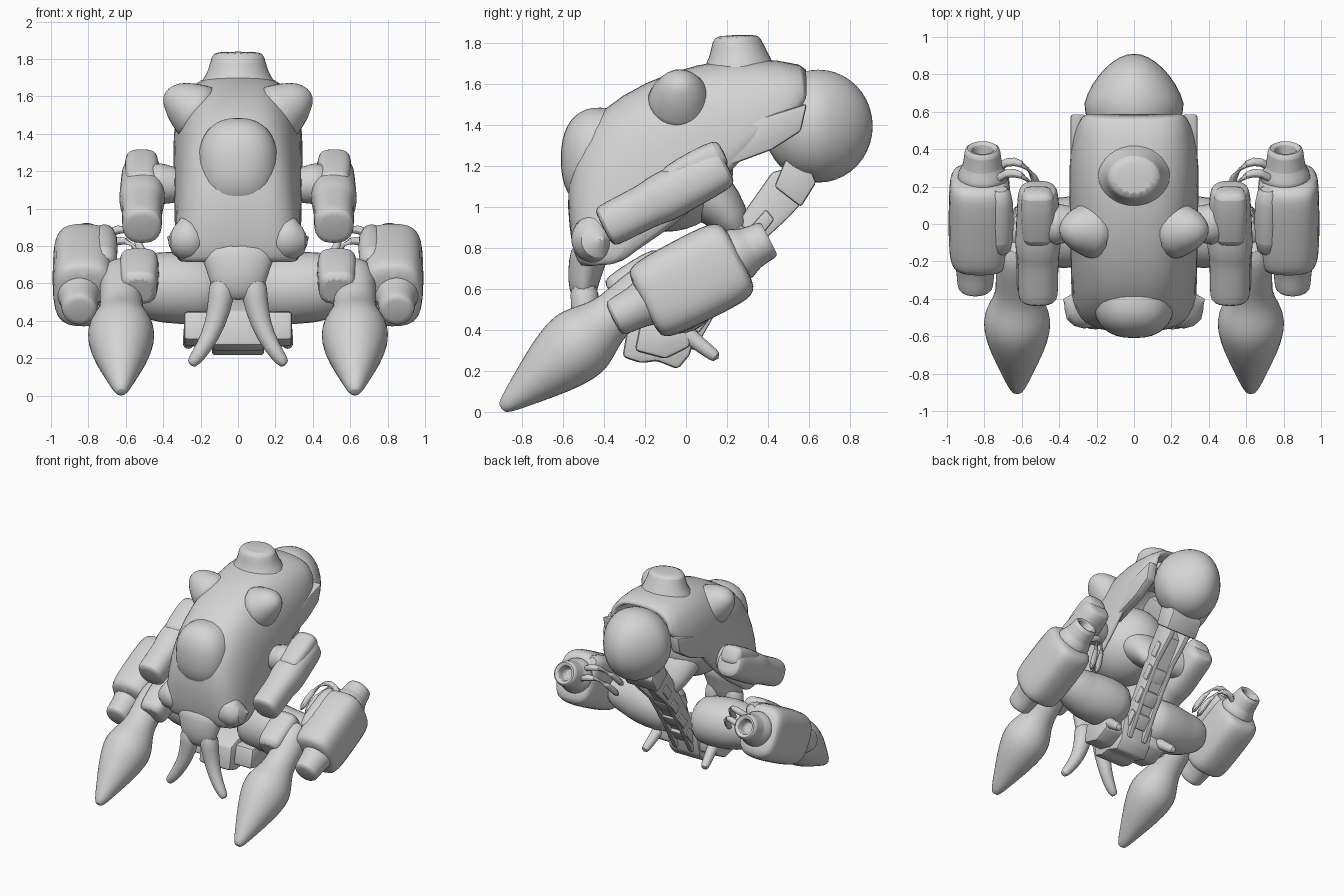
import bpy, bmesh, math
from mathutils import Vector

if "Cube" in bpy.data.objects:
    bpy.data.objects.remove(bpy.data.objects["Cube"])

grey = bpy.data.materials.new("plain grey")
grey.diffuse_color = (0.66, 0.66, 0.66, 1)
grey.use_nodes = True
grey.node_tree.nodes["Principled BSDF"].inputs["Base Color"].default_value = grey.diffuse_color


def spow(v, p):
    return math.copysign(abs(v) ** p, v)


def finish(name, bm, mirror, angle=40, subsurf=0, solid=0):
    bmesh.ops.recalc_face_normals(bm, faces=bm.faces)
    me = bpy.data.meshes.new(name)
    bm.to_mesh(me)
    bm.free()
    me.materials.append(grey)
    ob = bpy.data.objects.new(name, me)
    bpy.context.collection.objects.link(ob)
    if mirror:
        m = ob.modifiers.new("mirror", 'MIRROR')
        m.use_clip = m.use_mirror_merge = False
    if solid:
        m = ob.modifiers.new("solid", 'SOLIDIFY')
        m.thickness, m.offset = solid, -1
    if subsurf:
        m = ob.modifiers.new("smooth", 'SUBSURF')
        m.levels = m.render_levels = subsurf
    bpy.ops.object.select_all(action='DESELECT')
    ob.select_set(True)
    bpy.context.view_layer.objects.active = ob
    bpy.ops.object.shade_smooth_by_angle(angle=math.radians(angle))
    return ob


def tube(name, path, radii, mirror=True, n=16, p=1.0, subsurf=1):
    """Loft of (super)elliptic rings; each radius is (sideways, upward)."""
    bm = bmesh.new()
    pts = [Vector(q) for q in path]
    rings, last = [], None
    for i, c in enumerate(pts):
        t = (pts[min(i + 1, len(pts) - 1)] - pts[max(i - 1, 0)]).normalized()
        if last and t.dot(last) < 0:  # path turns back inside a hollow end
            t = -t
        last = t
        ref = Vector((0, 1, 0)) if abs(t.x) > 0.8 else Vector((1, 0, 0))
        a = (ref - t * ref.dot(t)).normalized()
        b = t.cross(a)
        r = radii[i] if isinstance(radii[i], tuple) else (radii[i], radii[i])
        rings.append([bm.verts.new(c + a * r[0] * spow(math.cos(k), p) + b * r[1] * spow(math.sin(k), p))
                      for k in (2 * math.pi * (j + .5) / n for j in range(n))])
    for r0, r1 in zip(rings, rings[1:]):
        for j in range(n):
            bm.faces.new((r0[j], r0[(j + 1) % n], r1[(j + 1) % n], r1[j]))
    bm.faces.new(rings[0])
    bm.faces.new(rings[-1])
    return finish(name, bm, mirror, subsurf=subsurf)


def ball(name, c, r, p=1.0, taper=0.0):
    """Ellipsoid; p below 1 squares it, taper narrows it towards the back."""
    bm = bmesh.new()
    bmesh.ops.create_uvsphere(bm, u_segments=32, v_segments=20, radius=1)
    for v in bm.verts:
        q = [spow(k, p) for k in v.co]
        q[0] *= 1 - taper * max(0, q[1])
        v.co = Vector(c) + Vector([q[i] * r[i] for i in range(3)])
    return finish(name, bm, False, 60)


def plate(name, outline, x0, x1, mirror=True, bevel=0.0):
    """Side outline in (y, z), extruded from x0 to x1."""
    bm = bmesh.new()
    f = bm.faces.new([bm.verts.new((x0, y, z)) for y, z in outline])
    ext = bmesh.ops.extrude_face_region(bm, geom=[f])
    for v in ext["geom"]:
        if isinstance(v, bmesh.types.BMVert):
            v.co.x = x1
    if bevel:
        bmesh.ops.bevel(bm, geom=bm.edges[:], offset=bevel, segments=2, affect='EDGES', profile=0.5)
    return finish(name, bm, mirror, 35)


def slope(x, c, angle, dists):
    """Points along a line in the side plane."""
    a = math.radians(angle)
    return [(x, c[0] + d * math.cos(a), c[1] + d * math.sin(a)) for d in dists]


# body shell: arches between ridge line and lower edge (ridge y, z, edge y, z, half width, squareness)
stations = [(-.52, .70, -.37, .71, .31, .5), (-.55, .78, -.3, .73, .335, .5), (-.57, .9, -.25, .78, .34, .52),
            (-.585, 1.1, -.12, .86, .34, .55), (-.535, 1.32, .0, .95, .345, .62), (-.42, 1.48, .12, 1.06, .345, .66),
            (-.2, 1.615, .25, 1.2, .35, .7), (.05, 1.7, .36, 1.32, .35, .75), (.3, 1.735, .48, 1.4, .335, .75),
            (.6, 1.7, .6, 1.52, .28, .75)]
bm = bmesh.new()
rows = []
for yo, zo, ye, ze, w, p in stations:
    row = []
    for j in range(17):
        k = math.pi * j / 16
        s = math.sin(k) ** (p + .05)
        row.append(bm.verts.new((w * spow(math.cos(k), p), ye + (yo - ye) * s, ze + (zo - ze) * s)))
    rows.append(row)
for r0, r1 in zip(rows, rows[1:]):
    for j in range(16):
        bm.faces.new((r0[j], r0[j + 1], r1[j + 1], r1[j]))
finish("body_shell", bm, False, 50, 1, 0.06)

# face dome, rear ball, top chimney and shoulder horns
ball("face_dome", (0, -.42, 1.235), (.215, .19, .25), .85)
ball("inner_core", (0, -.1, 1.18), (.28, .33, .3))
ball("rear_ball", (0, .645, 1.395), (.265, .265, .275), 1, .25)
tube("top_chimney", [(0, .26, 1.58), (0, .26, 1.68), (0, .255, 1.74), (0, .245, 1.82), (0, .245, 1.84)],
     [(.26, .24), (.2, .18), (.16, .145), (.145, .12), (.12, .1)], False)
tube("shoulder_horn", [(.18, -.03, 1.49), (.26, -.03, 1.54), (.32, -.03, 1.575), (.365, -.03, 1.59), (.4, -.03, 1.595)],
     [.19, .145, .115, .08, .025])
tube("cheek", [(.22, -.42, .86), (.28, -.45, .83), (.34, -.44, .83), (.38, -.4, .85)], [.14, .125, .1, .03])

# side flap under the shell
plate("side_flap", [(.13, 1.36), (.35, 1.43), (.59, 1.505), (.56, 1.37), (.42, 1.28), (.15, 1.18)],
      .26, .34, bevel=.015)

# snout and tusks
tube("snout", [(0, -.46, .82), (0, -.485, .72), (0, -.5, .64), (0, -.5, .56), (0, -.49, .51)],
     [(.26, .1), (.185, .09), (.165, .08), (.135, .06), (.08, .03)], False)
tube("tusk", [(.08, -.5, .64), (.09, -.49, .52), (.12, -.5, .38), (.18, -.52, .26), (.24, -.53, .18), (.255, -.53, .165)],
     [.075, .07, .055, .045, .035, .02])

# upper arm guns
tube("arm_gun", slope(.513, (-.4, .9), 27, [-.005, .01, .05, .25, .28, .34, .4, .5, .62, .66, .675]),
     [.085, .105, .11, .11, .12, .125, .122, .117, .112, .1, .07], p=.8)
tube("arm_gun_top", slope(.515, (-.02, 1.165), 27, [-.1, -.08, .1, .21, .23]),
     [(.06, .04), (.085, .07), (.095, .08), (.09, .075), (.06, .05)], p=.65)
tube("arm_mount", [(.28, 0, 1.12), (.38, 0, 1.13), (.41, 0, 1.13), (.5, 0, 1.14)], [.1, .1, .12, .1])

# hip tubes and pelvis
tube("hip", [(.08, -.02, .56), (.2, -.03, .57), (.4, -.05, .58), (.52, -.05, .59), (.7, 0, .62)],
     [.16, .195, .2, .17, .12])
plate("pelvis", [(-.28, .45), (-.31, .27), (-.22, .24), (-.14, .25), (-.04, .21), (.02, .28), (.06, .45), (.0, .55)],
      -.14, .14, False, .02)
plate("pelvis_side", [(-.22, .45), (-.25, .3), (-.1, .26), (.02, .32), (.02, .45)], .12, .29, bevel=.02)
tube("heel_prong", [(.24, -.04, .42), (.25, .03, .36), (.26, .1, .305), (.27, .16, .26)], [.05, .04, .035, .03])

# pointed feet
tube("foot", slope(.625, (-.895, .02), 40, [-.005, .015, .15, .3, .44, .53, .61, .68, .76, .95, 1.05]),
     [.02, .042, .092, .15, .186, .18, .145, .12, .115, .12, .08])
tube("foot_bracket", slope(.53, (-.36, .56), 30, [0, .02, .16, .3, .32]), [.08, .1, .11, .11, .07], p=.6)

# outer pods with front barrel and hollow rear nozzle
tube("outer_pod", slope(.825, (.03, .645), 27, [-.27, -.245, -.2, -.1, .1, .2, .24, .265]),
     [(.13, .16), (.155, .19), (.165, .205), (.17, .212), (.168, .215), (.165, .21), (.155, .19), (.12, .15)], p=.65)
tube("pod_barrel", slope(.848, (.03, .65), 27, [-.435, -.42, -.38, -.3, -.26, -.2]), [.075, .095, .1, .105, .12, .125])
tube("pod_nozzle", slope(.81, (.03, .655), 27, [.2, .28, .31, .41, .425, .42, .36, .34]),
     [.15, .135, .105, .1, .085, .055, .05, .045])
tube("pod_ridge", slope(.715, (.02, .79), 27, [-.2, -.16, .15, .2]), [.04, .075, .075, .04])

# curved hoses between pods and hips
for i, d in enumerate((0, .06)):
    tube("hose_%d" % (i + 1), [(.76, .22 + d, .82 - d), (.68, .28 + d, .88 - d), (.6, .27 + d, .9 - d),
                               (.53, .2 + d, .84 - d), (.5, .08 + d, .7 - d)], [.028] * 5, n=8)

# spine frame from the rear ball to the pelvis
spine = [(.53, 1.2), (.6, 1.06), (.5, .95), (.36, .82), (.2, .58), (.04, .3), (-.06, .38), (.1, .66), (.3, 1.0), (.42, 1.17)]
plate("spine_rail", spine, .05, .09, bevel=.01)
plate("spine_web", [(.44, 1.1), (.47, 1.0), (.02, .36), (-.04, .42)], -.06, .06, False)
plate("spine_head", [(.43, 1.1), (.5, 1.27), (.58, 1.25), (.635, 1.12), (.56, 1.0)], -.14, .14, False, .015)
for i in range(4):
    y, z = .36 - .1 * i, .9 - .155 * i
    plate("spine_rung_%d" % (i + 1), [(y - .05, z), (y + .03, z + .09), (y + .07, z + .04), (y, z - .05)],
          -.1, .1, False, .01)
# brace joining body and spine
tube("inner_brace", [(.0, .0, 1.15), (.0, .12, 1.05), (.0, .22, .95), (.0, .26, .85)],
     [(.22, .16), (.19, .14), (.15, .1), (.1, .06)], False)
